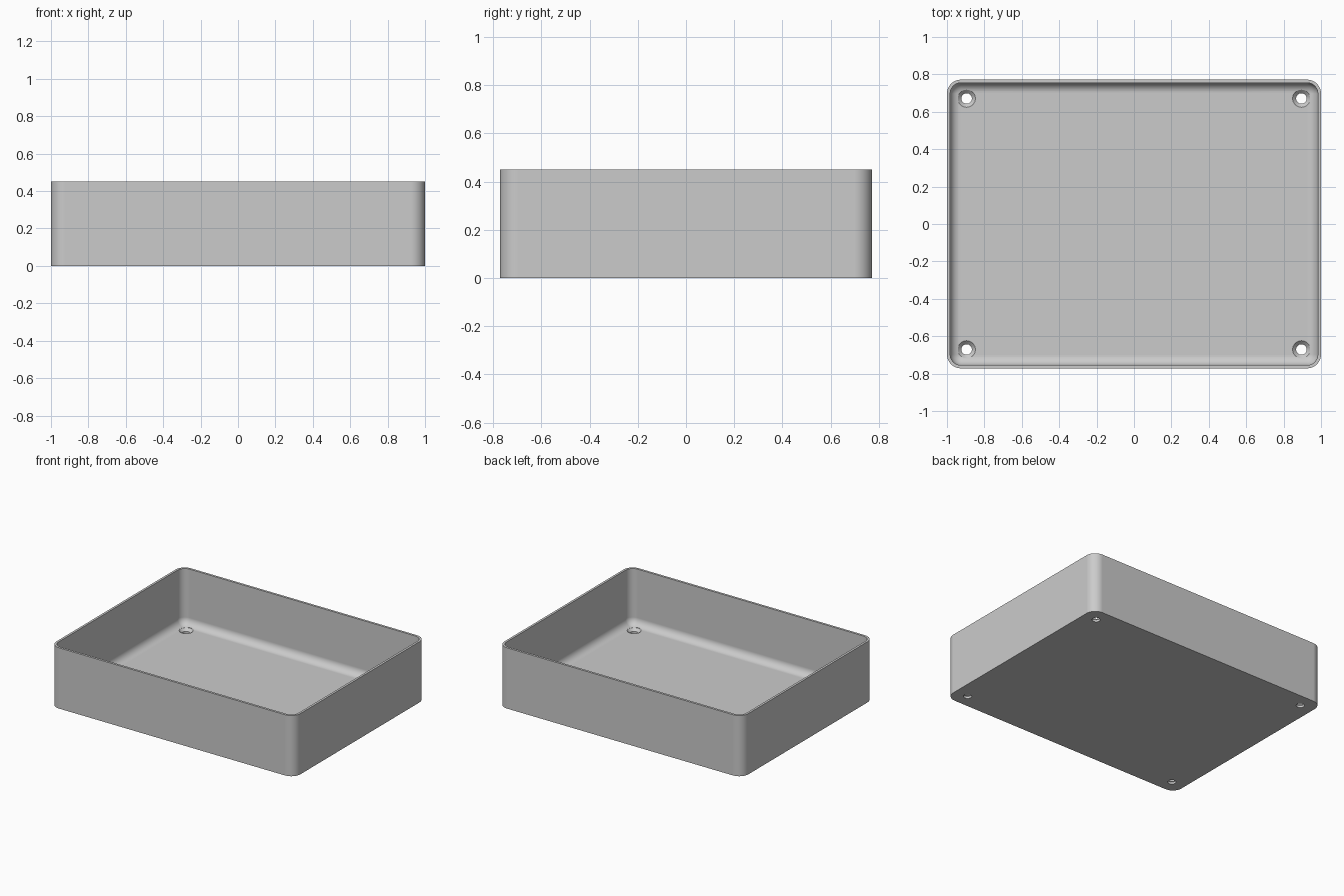
import bpy
import bmesh
from math import sin, cos, pi

default_cube = bpy.data.objects.get("Cube")
if default_cube:
    bpy.data.objects.remove(default_cube, do_unlink=True)

# Main dimensions
HALF_X, HALF_Y, HEIGHT = 1.0, 0.772, 0.45
CORNER, WALL, FLOOR, FILLET = 0.075, 0.017, 0.035, 0.055
HOLE_X, HOLE_Y, HOLE_R, SINK_R = 0.895, 0.671, 0.028, 0.047

grey = bpy.data.materials.new("light grey")
grey.use_nodes = True
grey.diffuse_color = (0.6, 0.6, 0.6, 1)
grey.node_tree.nodes["Principled BSDF"].inputs["Base Color"].default_value = (0.6, 0.6, 0.6, 1)


def rounded_ring(hx, hy, r, z, cx=0, cy=0, steps=8):
    """Points of a rounded rectangle, counter-clockwise from above."""
    points = []
    for i, (sx, sy) in enumerate([(1, 1), (-1, 1), (-1, -1), (1, -1)]):
        for k in range(steps + 1):
            a = (i + k / steps) * pi / 2
            points.append((cx + sx * (hx - r) + r * cos(a),
                           cy + sy * (hy - r) + r * sin(a), z))
    return points


def loft(name, rings):
    """Skin a stack of rings and cap both ends."""
    bm = bmesh.new()
    loops = [[bm.verts.new(p) for p in ring] for ring in rings]
    for low, high in zip(loops, loops[1:]):
        n = len(low)
        for i in range(n):
            j = (i + 1) % n
            bm.faces.new((low[i], low[j], high[j], high[i]))
    bm.faces.new(loops[0][::-1])
    bm.faces.new(loops[-1])
    bmesh.ops.remove_doubles(bm, verts=bm.verts, dist=1e-5)
    bmesh.ops.recalc_face_normals(bm, faces=bm.faces)
    mesh = bpy.data.meshes.new(name)
    bm.to_mesh(mesh)
    bm.free()
    mesh.materials.append(grey)
    obj = bpy.data.objects.new(name, mesh)
    bpy.context.collection.objects.link(obj)
    return obj


# Open tray: outer wall, rim, inner wall, then the rounded floor edge
def inset(d, z):
    return rounded_ring(HALF_X - d, HALF_Y - d, CORNER - d, z)


rings = [inset(0, 0), inset(0, HEIGHT), inset(WALL, HEIGHT)]
for k in range(9):
    a = k / 8 * pi / 2
    rings.append(inset(WALL + FILLET * (1 - cos(a)), FLOOR + FILLET * (1 - sin(a))))
tray = loft("tray", rings)
bpy.context.view_layer.objects.active = tray

# Countersunk screw hole in each corner
sink_depth = SINK_R - HOLE_R
profile = [(HOLE_R, -0.05), (HOLE_R, FLOOR - sink_depth), (SINK_R, FLOOR), (SINK_R, FLOOR + 0.05)]
for sx in (-1, 1):
    for sy in (-1, 1):
        cutter = loft("hole_cutter", [rounded_ring(r, r, r, z, sx * HOLE_X, sy * HOLE_Y)
                                      for r, z in profile])
        cutter.hide_render = True
        cut = tray.modifiers.new("screw hole", 'BOOLEAN')
        cut.operation, cut.solver, cut.object = 'DIFFERENCE', 'EXACT', cutter
        bpy.ops.object.modifier_apply(modifier=cut.name)
        bpy.data.objects.remove(cutter, do_unlink=True)

# Smooth rounds, crisp rim and base
bpy.ops.object.select_all(action='DESELECT')
tray.select_set(True)
bpy.ops.object.shade_smooth_by_angle(angle=pi / 6)
weighted = tray.modifiers.new("flat face normals", 'WEIGHTED_NORMAL')
weighted.keep_sharp = True
